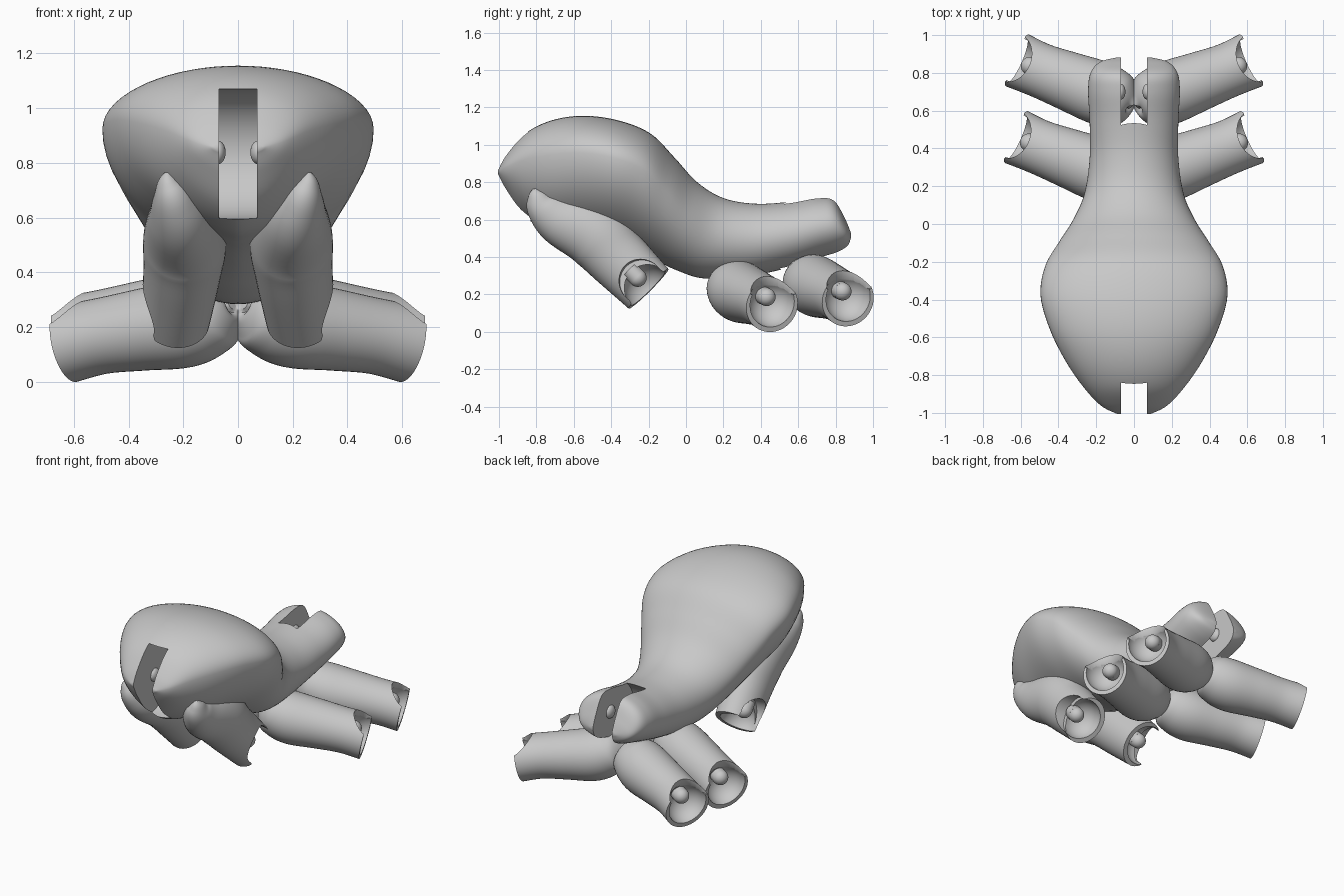
import bpy, bmesh
from math import sin, cos, pi
from mathutils import Vector

if "Cube" in bpy.data.objects:
    bpy.data.objects.remove(bpy.data.objects["Cube"])

grey = bpy.data.materials.new("plain_grey")
grey.use_nodes = True
grey.diffuse_color = (0.58, 0.58, 0.58, 1)
grey.node_tree.nodes["Principled BSDF"].inputs["Base Color"].default_value = (0.58, 0.58, 0.58, 1)


def spline(keys, steps):
    """Smoothly interpolate a list of equal-length tuples."""
    out = []
    for i in range(len(keys) - 1):
        a, b, c, d = (keys[min(max(i + k, 0), len(keys) - 1)] for k in (-1, 0, 1, 2))
        for s in range(steps):
            t = s / steps
            out.append([q + t / 2 * (r - p + t * (2*p - 5*q + 4*r - e + t * (3*(q - r) + e - p)))
                        for p, q, r, e in zip(a, b, c, d)])
    return out + [list(keys[-1])]


def loft(name, rings):
    """Skin closed rings and cap both ends."""
    bm = bmesh.new()
    rows = [[bm.verts.new(p) for p in ring] for ring in rings]
    n = len(rows[0])
    for a, b in zip(rows, rows[1:]):
        for i in range(n):
            bm.faces.new((a[i], a[(i + 1) % n], b[(i + 1) % n], b[i]))
    bm.faces.new(rows[0])
    bm.faces.new(rows[-1])
    bmesh.ops.recalc_face_normals(bm, faces=bm.faces)
    mesh = bpy.data.meshes.new(name)
    bm.to_mesh(mesh)
    bm.free()
    mesh.materials.append(grey)
    ob = bpy.data.objects.new(name, mesh)
    bpy.context.collection.objects.link(ob)
    return ob


def activate(ob):
    bpy.ops.object.select_all(action='DESELECT')
    ob.select_set(True)
    bpy.context.view_layer.objects.active = ob


def smooth(ob):
    activate(ob)
    bpy.ops.object.shade_smooth_by_angle(angle=0.7)


def ball(name, loc, r):
    bpy.ops.mesh.primitive_uv_sphere_add(segments=40, ring_count=24, radius=r, location=loc)
    ob = bpy.context.object
    ob.name = name
    ob.data.materials.append(grey)
    return ob


def rod(name, loc, axis, r, depth):
    bpy.ops.mesh.primitive_cylinder_add(vertices=64, radius=r, depth=depth, location=loc,
                                        rotation=Vector(axis).to_track_quat('Z', 'Y').to_euler())
    ob = bpy.context.object
    ob.name = name
    ob.data.materials.append(grey)
    return ob


def carve(ob, cutter):
    cutter.hide_render = True
    mod = ob.modifiers.new("carve", 'BOOLEAN')
    mod.operation = 'DIFFERENCE'
    mod.solver = 'EXACT'
    mod.object = cutter
    activate(ob)
    bpy.ops.object.modifier_apply(modifier=mod.name)
    bpy.data.objects.remove(cutter)


# Body stations: top y, top z, bottom y, bottom z, half width, widest point below top
STATIONS = [
    (-1.005, .87, -1.005, .835, .09, .4), (-.96, .95, -.965, .75, .175, .35),
    (-.86, 1.06, -.88, .63, .265, .33), (-.72, 1.13, -.75, .55, .36, .32),
    (-.55, 1.155, -.58, .515, .445, .31), (-.36, 1.13, -.42, .48, .495, .31),
    (-.19, 1.06, -.29, .435, .47, .32), (-.06, .93, -.17, .385, .40, .37),
    (.06, .8, -.04, .325, .325, .43), (.2, .715, .1, .285, .265, .48),
    (.37, .685, .32, .295, .235, .5), (.55, .695, .54, .34, .235, .5),
    (.7, .72, .71, .39, .243, .5), (.79, .708, .81, .42, .23, .5),
    (.85, .61, .865, .455, .18, .5), (.882, .535, .882, .495, .09, .5)]
rings = []
for ty, tz, by, bz, w, f in spline(STATIONS, 6):
    ring = []
    for i in range(64):
        a = 2 * pi * i / 64
        c, s = cos(a), sin(a)
        h = f - f * s if s > 0 else f - (1 - f) * s
        power = 1 if s > 0 else 1 + 2 * max(0, .5 - f)
        x = w * abs(c) ** power * (1 if c > 0 else -1)
        ring.append((x, ty + (by - ty) * h, tz + (bz - tz) * h))
    rings.append(ring)
body = loft("body", rings)

# Round hinge slots at both ends, with a pin bump on each slot wall
for name, y, z, r, pin, pin_z in (("front", -.85, .832, .238, -.78, .838),
                                  ("rear", .7, .5, .255, .7, .56)):
    carve(body, rod("slot_cutter", (0, y, z), (1, 0, 0), r, .14))
    for side, label in ((1, "left"), (-1, "right")):
        bump = ball(f"{name}_hinge_pin_{label}", (side * .073, pin, pin_z), .043)
        bump.scale.x = .65
        smooth(bump)
smooth(body)


def leg(name, path, side, open_dir, flat, bowl_shift, notch_shift, notch_radius):
    """Round tapered limb whose end is hollowed into a socket, cut back on one side."""
    pts = spline(path, 6)
    centres = [Vector((side * p[0], p[1], p[2])) for p in pts]
    opening = Vector((side * open_dir[0], open_dir[1], open_dir[2]))
    rings = []
    for i, c in enumerate(centres):
        t = (centres[min(i + 1, len(pts) - 1)] - centres[max(i - 1, 0)]).normalized()
        u = (opening - t * opening.dot(t)).normalized()
        v = t.cross(u)
        r = pts[i][3]
        rings.append([c + r * (flat * cos(2*pi*k/48) * u + sin(2*pi*k/48) * v) for k in range(48)])
    ob = loft(name, rings)
    end = centres[-1]
    carve(ob, ball("socket_cutter", end + u * bowl_shift, .129))
    carve(ob, rod("scallop_cutter", end + u * .16 + t * notch_shift, u, notch_radius, .2))
    smooth(ob)
    smooth(ball(name + "_pin_tip", end + u * .03 - t * .08, .048))
    smooth(rod(name + "_pin", end + u * .03 - t * .11, t, .048, .06))


MIDDLE = [(.02, .22, .285, .02), (.025, .223, .283, .07), (.06, .237, .268, .128),
          (.11, .258, .243, .156), (.2, .293, .212, .168), (.35, .35, .19, .156),
          (.5, .407, .167, .145), (.622, .46, .14, .15)]
REAR = [(x - .005, y + .406, z + .03, r) for x, y, z, r in MIDDLE]
FRONT = [(.26, -.81, .765, .01), (.255, -.8, .73, .05), (.235, -.765, .67, .095),
         (.21, -.67, .6, .14), (.195, -.49, .52, .178), (.205, -.365, .395, .166),
         (.23, -.2, .23, .15)]
for side, label in ((1, "left"), (-1, "right")):
    leg("middle_leg_" + label, MIDDLE, side, (0, 0, 1), .96, .012, .035, .134)
    leg("rear_leg_" + label, REAR, side, (0, 0, 1), .96, .012, .035, .134)
    leg("front_leg_" + label, FRONT, side, (1, 0, 0), .85, .03, -.045, .118)
